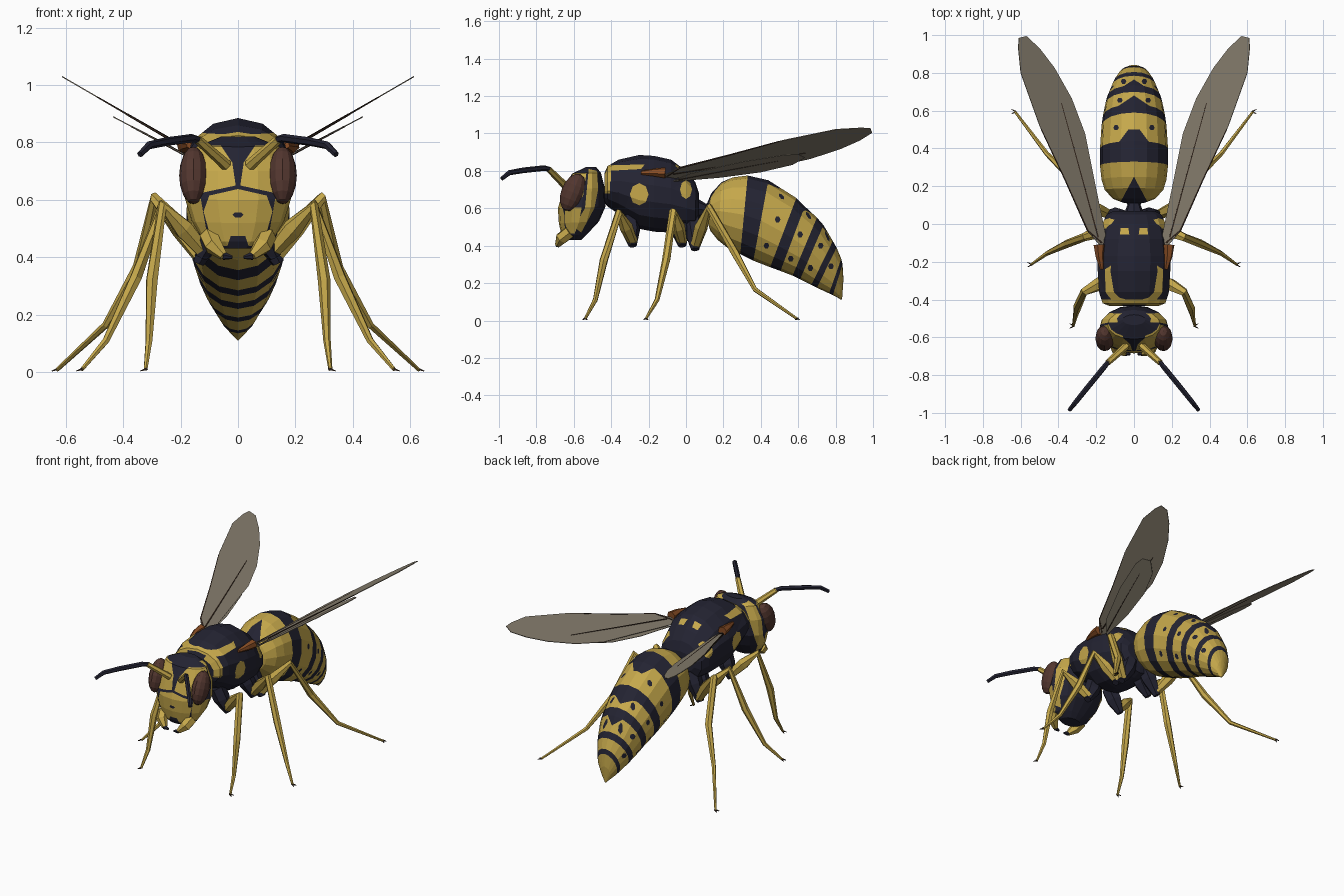
import bpy, bmesh, math
from mathutils import Vector, Matrix

if "Cube" in bpy.data.objects:
    bpy.data.objects.remove(bpy.data.objects["Cube"])

YELLOW, BLACK, EYE, WING, AMBER, VEIN = range(6)
COLOURS = [("wasp yellow", (.56, .39, .07)), ("blue black", (.017, .017, .032)),
           ("eye brown", (.085, .037, .028)), ("smoky wing", (.25, .215, .16)),
           ("amber", (.25, .075, .018)), ("dark vein", (.035, .02, .013))]
materials = []
for label, rgb in COLOURS:
    m = bpy.data.materials.new(label)
    m.use_nodes = True
    m.diffuse_color = (*rgb, 1)
    m.node_tree.nodes["Principled BSDF"].inputs["Base Color"].default_value = (*rgb, 1)
    materials.append(m)


def finish(name, bm):
    bmesh.ops.recalc_face_normals(bm, faces=bm.faces)
    mesh = bpy.data.meshes.new(name)
    bm.to_mesh(mesh)
    bm.free()
    for m in materials:
        mesh.materials.append(m)
    obj = bpy.data.objects.new(name, mesh)
    bpy.context.collection.objects.link(obj)
    return obj


def skin(bm, rings, colours):
    """Bridge rings of points, cap both ends, one colour per span."""
    rows = [[bm.verts.new(p) for p in r] for r in rings]
    n = len(rows[0])
    for a, b, c in zip(rows, rows[1:], colours):
        for i in range(n):
            j = (i + 1) % n
            bm.faces.new((a[i], a[j], b[j], b[i])).material_index = c
    bm.faces.new(rows[0]).material_index = colours[0]
    bm.faces.new(rows[-1]).material_index = colours[-1]


def loft(name, sections, sides):
    """Section: edge point a (y, z), opposite point b (y, z), half width, colour."""
    rings = []
    for a, b, w, _ in sections:
        a, b = Vector((0, *a)), Vector((0, *b))
        angles = [2 * math.pi * i / sides for i in range(sides)]
        rings.append([(a + b) / 2 + (a - b) / 2 * math.cos(t)
                      + Vector((w * math.sin(t), 0, 0)) for t in angles])
    bm = bmesh.new()
    skin(bm, rings, [s[3] for s in sections[:-1]])
    return finish(name, bm)


def tube(name, path, radii, colour, sides=6):
    """Tapered limb along a path."""
    pts = [Vector(p) for p in path]
    u = (pts[1] - pts[0]).orthogonal()
    rings = []
    for i, p in enumerate(pts):
        ahead = (pts[min(i + 1, len(pts) - 1)] - p).normalized()
        behind = (p - pts[max(i - 1, 0)]).normalized()
        t = (ahead + behind).normalized()
        u = (u - t * u.dot(t)).normalized()
        v = t.cross(u)
        rings.append([p + radii[i] * (u * math.cos(k) + v * math.sin(k))
                      for k in (2 * math.pi * s / sides for s in range(sides))])
    bm = bmesh.new()
    skin(bm, rings, [colour] * (len(pts) - 1))
    return finish(name, bm)


def paint(obj, facing, outline, colour, mirror=True):
    """Cut a convex outline into the faces that face a way, and colour the inside."""
    axis, sign, iu, iv = {"front": (1, -1, 0, 2), "side": (0, 1, 1, 2), "top": (2, 1, 0, 1)}[facing]
    bm = bmesh.new()
    bm.from_mesh(obj.data)
    for flip in ((1, -1) if mirror else (1,)):
        s = sign * flip if axis == 0 else sign
        poly = [Vector((p[0] * (flip if iu == 0 else 1), p[1])) for p in outline]
        mid = sum(poly, Vector((0, 0))) / len(poly)
        planes = []
        for a, b in zip(poly, poly[1:] + poly[:1]):
            n = Vector((b.y - a.y, a.x - b.x))
            planes.append((a, n if n.dot(a - mid) > 0 else -n))
        for a, n in planes:
            bm.normal_update()
            faces = []
            for f in bm.faces:
                us, vs = [v.co[iu] for v in f.verts], [v.co[iv] for v in f.verts]
                if (f.normal[axis] * s > .08
                        and max(us) > min(p.x for p in poly) and min(us) < max(p.x for p in poly)
                        and max(vs) > min(p.y for p in poly) and min(vs) < max(p.y for p in poly)):
                    faces.append(f)
            co, no = Vector((0, 0, 0)), Vector((0, 0, 0))
            co[iu], co[iv], no[iu], no[iv] = a.x, a.y, n.x, n.y
            geom = set(faces) | {e for f in faces for e in f.edges} | {v for f in faces for v in f.verts}
            bmesh.ops.bisect_plane(bm, geom=list(geom), dist=1e-5, plane_co=co, plane_no=no.normalized())
        bm.normal_update()
        for f in bm.faces:
            c = f.calc_center_median()
            c2 = Vector((c[iu], c[iv]))
            if f.normal[axis] * s > .08 and all((c2 - a).dot(n) < 0 for a, n in planes):
                f.material_index = colour
    bm.to_mesh(obj.data)
    bm.free()


def oval(u, v, ru, rv, n=6):
    return [(u + ru * math.cos(2 * math.pi * i / n), v + rv * math.sin(2 * math.pi * i / n)) for i in range(n)]


# Abdomen: tilted rings whose edges are the stripe edges
abdomen = loft("abdomen", [
    ((.11, .62), (.11, .54), .05, YELLOW), ((.135, .68), (.13, .48), .11, YELLOW),
    ((.19, .74), (.17, .43), .155, YELLOW), ((.25, .765), (.22, .39), .172, YELLOW),
    ((.33, .775), (.29, .355), .18, BLACK), ((.44, .75), (.36, .32), .18, YELLOW),
    ((.59, .655), (.45, .285), .172, BLACK), ((.635, .61), (.505, .265), .165, YELLOW),
    ((.70, .55), (.57, .24), .152, BLACK), ((.735, .51), (.61, .22), .143, YELLOW),
    ((.785, .425), (.67, .19), .12, BLACK), ((.805, .39), (.70, .175), .108, YELLOW),
    ((.83, .33), (.765, .145), .08, BLACK), ((.837, .30), (.785, .135), .068, YELLOW),
    ((.842, .22), (.815, .12), .035, YELLOW), ((.835, .12), (.83, .11), .004, YELLOW)], 16)
for outline in ([(-.075, .11), (.075, .11), (0, .25)], [(-.09, .42), (.09, .42), (.03, .50), (-.03, .50)],
                [(-.09, .62), (.09, .62), (0, .68)], [(-.07, .72), (.07, .72), (0, .765)]):
    paint(abdomen, "top", outline, BLACK, mirror=False)
for x, y in ((.095, .51), (.075, .655), (.055, .755)):
    paint(abdomen, "top", oval(x, y, .015, .015), BLACK)
for y, z in ((.49, .54), (.43, .40), (.61, .46), (.56, .33), (.72, .40), (.665, .28), (.775, .29)):
    paint(abdomen, "side", oval(y, z, .015, .018), BLACK)

# Waist and thorax
tube("waist", [(0, .04, .60), (0, .10, .59), (0, .14, .58)], [.06, .035, .05], BLACK, 8)
thorax = loft("thorax", [((y, top), (y, low), w, BLACK) for y, top, low, w in (
    (-.435, .79, .63, .13), (-.42, .825, .61, .17), (-.36, .86, .57, .19), (-.25, .885, .49, .197),
    (-.17, .88, .475, .2), (-.08, .86, .47, .19), (0, .80, .475, .172), (.05, .74, .49, .15),
    (.07, .68, .55, .11))], 14)
paint(thorax, "side", oval(-.25, .675, .05, .06, 8), YELLOW)
paint(thorax, "side", oval(0, .70, .032, .05, 8), YELLOW)
paint(thorax, "side", [(-.44, .68), (-.405, .68), (-.405, .83), (-.44, .83)], YELLOW)
paint(thorax, "side", [(-.42, .80), (-.24, .81), (-.22, .835), (-.40, .83)], YELLOW)
paint(thorax, "top", [(-.2, -.425), (.2, -.425), (.2, -.40), (-.2, -.40)], YELLOW, mirror=False)
paint(thorax, "top", [(.025, -.055), (.075, -.055), (.07, -.02), (.03, -.02)], YELLOW)

# Head
head = loft("head", [
    ((-.535, .82), (-.48, .82), .06, BLACK), ((-.61, .785), (-.455, .79), .14, BLACK),
    ((-.655, .70), (-.435, .71), .18, BLACK), ((-.685, .60), (-.43, .61), .185, BLACK),
    ((-.68, .52), (-.465, .53), .16, BLACK), ((-.665, .455), (-.53, .46), .12, BLACK),
    ((-.65, .43), (-.56, .43), .07, BLACK)], 16)
paint(head, "front", [(.008, .65), (.17, .615), (.19, .70), (.14, .79), (.06, .79), (.02, .73)], YELLOW)
paint(head, "front", [(0, .638), (.10, .615), (.12, .56), (.095, .47), (.05, .44), (0, .44)], YELLOW)
paint(head, "front", [(.13, .605), (.105, .465), (.15, .465), (.2, .55), (.2, .605)], YELLOW)
paint(head, "front", oval(0, .548, .02, .01), BLACK, mirror=False)
paint(head, "front", [(-.04, .43), (.04, .43), (.025, .475), (-.025, .475)], BLACK, mirror=False)
paint(head, "side", [(-.52, .81), (-.475, .80), (-.47, .70), (-.49, .60), (-.54, .60)], YELLOW)
paint(head, "side", [(-.49, .60), (-.54, .60), (-.60, .50), (-.56, .47)], YELLOW)

# Path and thickness of each leg: femur, knee, shin, foot
LEGS = {
    "front": [(.12, -.285, .42), (.19, -.32, .50), (.265, -.36, .575), (.30, -.44, .32), (.31, -.485, .11), (.322, -.54, .008)],
    "middle": [(.12, -.02, .42), (.19, -.04, .50), (.265, -.07, .58), (.355, -.105, .33), (.46, -.155, .11), (.545, -.215, .008)],
    "hind": [(.13, .05, .40), (.20, .08, .50), (.29, .125, .605), (.345, .26, .365), (.46, .37, .165), (.63, .595, .008)]}
LEG_RADII = [.026, .036, .022, .022, .013, .007]
FOREWING = [(.15, -.06), (.165, -.13), (.245, -.04), (.365, .23), (.5, .52), (.6, .8), (.613, .93),
            (.61, .985), (.57, .995), (.5, .93), (.42, .825), (.33, .665), (.26, .48), (.21, .23)]
HINDWING = [(.16, -.07), (.24, .02), (.36, .30), (.43, .53), (.435, .60), (.40, .635),
            (.33, .57), (.255, .40), (.20, .18)]
VEINS = [[(.19, -.07), (.28, .26), (.385, .64)], [(.17, -.10), (.245, -.035), (.365, .235), (.49, .50)]]


def lift(p, side, base, slope):
    return (p[0] * side, p[1], base + (p[0] - .2) * slope)


def wing(name, outline, side, base, slope):
    bm = bmesh.new()
    bm.faces.new([bm.verts.new(lift(p, side, base, slope)) for p in outline]).material_index = WING
    obj = finish(name, bm)
    plate = obj.modifiers.new("thickness", "SOLIDIFY")
    plate.thickness, plate.offset = .004, 0


for side, label in ((1, "left"), (-1, "right")):
    def flip(path):
        return [(p[0] * side, p[1], p[2]) for p in path]

    # Legs with hips and claws
    for place, path in LEGS.items():
        x, y, z = path[0]
        tube(f"{label}_{place}_hip", flip([(.06, y - .02, .55), (.09, y - .01, .48), (x + .01, y, z - .02)]),
             [.05, .05, .022], BLACK)
        tube(f"{label}_{place}_leg", flip(path), LEG_RADII, YELLOW)
        x, y, z = path[-1]
        for k, spread in enumerate((-.012, .012)):
            tube(f"{label}_{place}_claw_{k + 1}", flip([(x - .005, y, z + .004), (x + .018, y + spread, .004)]),
                 [.006, .002], VEIN, 4)

    # Wings, veins and wing roots
    wing(f"{label}_forewing", FOREWING, side, .79, .58)
    wing(f"{label}_hindwing", HINDWING, side, .765, .53)
    for k, vein in enumerate(VEINS):
        tube(f"{label}_forewing_vein_{k + 1}", [lift(p, side, .79, .58) for p in vein], [.006, .005, .004, .003], VEIN, 4)
    tube(f"{label}_hindwing_vein", [lift(p, side, .765, .53) for p in ((.18, -.04), (.28, .24), (.37, .5))],
         [.005, .004, .003], VEIN, 4)
    tube(f"{label}_wing_root", flip([(.17, -.24, .79), (.182, -.17, .792), (.185, -.11, .79)]),
         [.01, .022, .03], AMBER)

    # Antennae and jaws
    tube(f"{label}_antenna_base", flip([(.04, -.645, .72), (.14, -.735, .81)]), [.02, .016], YELLOW)
    tube(f"{label}_antenna", flip([(.132, -.725, .808), (.16, -.76, .815), (.25, -.87, .803), (.31, -.945, .79),
                                   (.342, -.985, .758)]), [.012, .015, .015, .014, .011], BLACK)
    tube(f"{label}_jaw", flip([(.10, -.62, .475), (.085, -.665, .44), (.05, -.685, .405)]), [.035, .034, .016], YELLOW)
    tube(f"{label}_jaw_tip", flip([(.05, -.685, .405), (.02, -.69, .40)]), [.015, .006], BLACK)

    # Eye
    bm = bmesh.new()
    bmesh.ops.create_uvsphere(bm, u_segments=12, v_segments=8, radius=1, matrix=(
        Matrix.Translation((.155 * side, -.605, .685)) @ Matrix.Rotation(math.radians(-22), 4, "X")
        @ Matrix.Diagonal((.05, .062, .105, 1))))
    for f in bm.faces:
        f.material_index = EYE
    finish(f"{label}_eye", bm)
